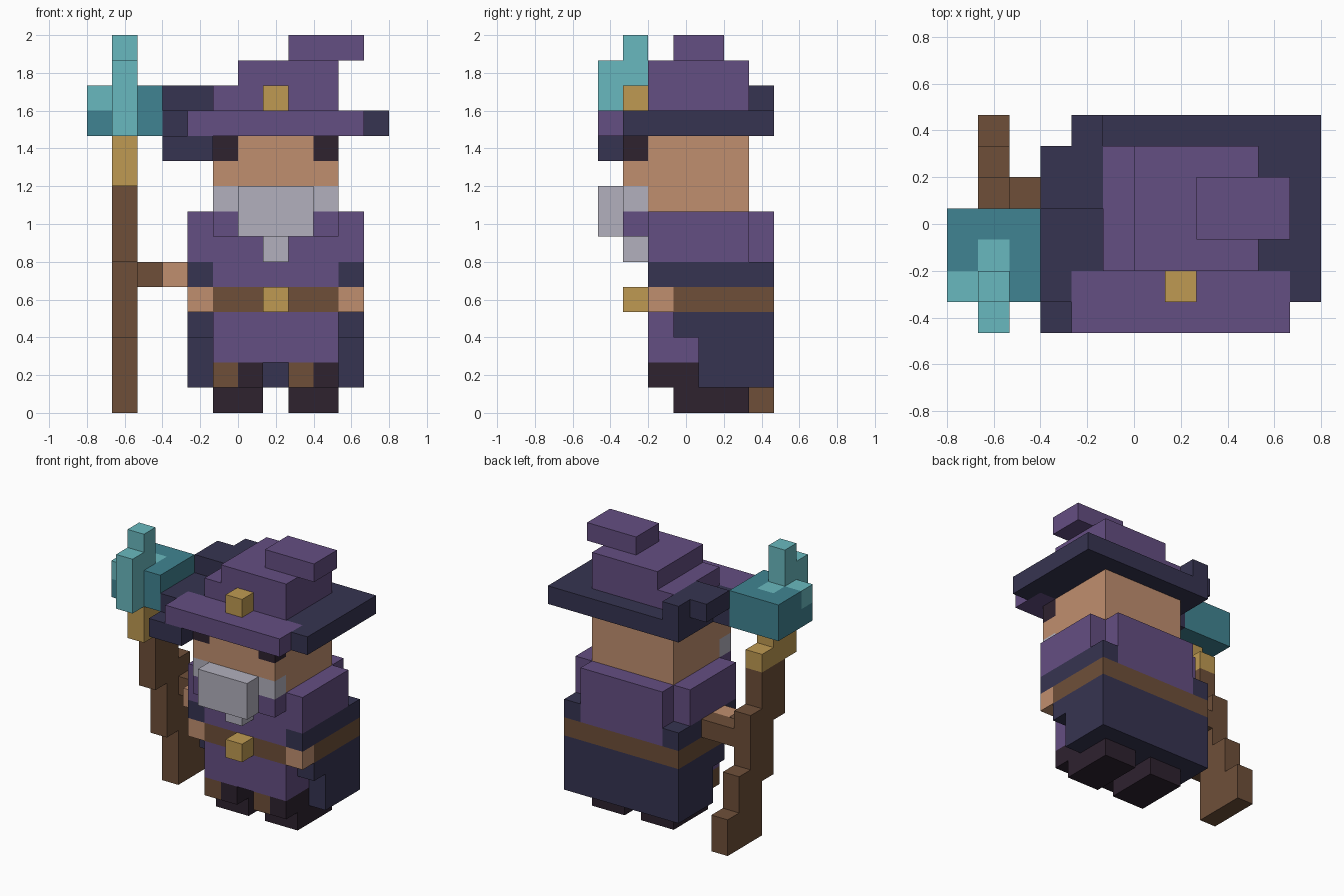
import bpy
import bmesh

if "Cube" in bpy.data.objects:
    bpy.data.objects.remove(bpy.data.objects["Cube"], do_unlink=True)

U = 2 / 15                   # size of one block
MID_X, MID_Y = 6, 3.5        # grid centre


def linear(c):
    c /= 255
    return c / 12.92 if c <= 0.04045 else ((c + 0.055) / 1.055) ** 2.4


def material(name, r, g, b):
    mat = bpy.data.materials.new(name)
    mat.use_nodes = True
    col = (linear(r), linear(g), linear(b), 1)
    mat.diffuse_color = col
    bsdf = next(n for n in mat.node_tree.nodes if n.type == 'BSDF_PRINCIPLED')
    bsdf.inputs["Base Color"].default_value = col
    bsdf.inputs["Roughness"].default_value = 0.9
    return mat


PURPLE = material("purple cloth", 100, 78, 130)
NAVY = material("dark navy cloth", 54, 52, 81)
SKIN = material("skin", 192, 143, 111)
GREY = material("grey beard", 178, 176, 189)
BLACK = material("near black", 46, 34, 47)
BROWN = material("brown wood and leather", 110, 79, 57)
GOLD = material("gold", 191, 154, 82)
AQUA = material("light aqua", 105, 185, 191)
TEAL = material("deep teal", 64, 132, 146)


def part(name, mat, *boxes):
    """One object from boxes given as x0, x1, y0, y1, z0, z1 in block units."""
    bm = bmesh.new()
    for x0, x1, y0, y1, z0, z1 in boxes:
        cube = bmesh.ops.create_cube(bm, size=1)["verts"]
        for v in cube:
            v.co = (((x1 if v.co.x > 0 else x0) - MID_X) * U,
                    ((y1 if v.co.y > 0 else y0) - MID_Y) * U,
                    (z1 if v.co.z > 0 else z0) * U)
    mesh = bpy.data.meshes.new(name)
    bm.to_mesh(mesh)
    bm.free()
    mesh.materials.append(mat)
    obj = bpy.data.objects.new(name, mesh)
    bpy.context.collection.objects.link(obj)


# Boots, repeated for each leg
for side, x in (("right", 5), ("left", 8)):
    part(side + "_boot", BLACK, (x, x + 2, 3, 6, 0, 1),
         (x + 1, x + 2, 2, 3, 1, 2), (x, x + 2, 3, 4, 1, 2))
    part(side + "_boot_strap", BROWN, (x, x + 1, 2, 3, 1, 2))

# Robe skirt and front panel
part("robe_skirt", NAVY, (4, 11, 4, 7, 1, 4), (4, 5, 3, 4, 3, 4), (10, 11, 3, 4, 3, 4))
part("robe_panel", PURPLE, (5, 10, 2, 4, 2, 4))

# Belt and buckle
part("belt", BROWN, (4, 11, 3, 7, 4, 5), (5, 10, 2, 3, 4, 5))
part("belt_buckle", GOLD, (7, 8, 1, 2, 4, 5))

# Torso, collar, shoulders, cuffs and hands
part("torso", PURPLE, (5, 10, 2, 7, 5, 8))
part("collar", PURPLE, (5, 10, 1, 2, 7, 8))
for side, x in (("right", 4), ("left", 10)):
    part(side + "_shoulder", PURPLE, (x, x + 1, 2, 6, 6, 8))
    part(side + "_cuff", NAVY, (x, x + 1, 2, 7, 5, 6))
    part(side + "_hand", SKIN, (x, x + 1, 2, 3, 4, 5))
part("staff_hand", SKIN, (3, 4, 3, 4, 5, 6))

# Head, eyes and beard
part("head", SKIN, (5, 10, 2, 6, 8, 11), (5, 10, 1, 2, 9, 10), (6, 9, 1, 2, 10, 11))
for side, x in (("right", 5), ("left", 9)):
    part(side + "_eye", BLACK, (x, x + 1, 1, 2, 10, 11))
part("beard", GREY, (5, 10, 1, 2, 8, 9), (6, 9, 0, 1, 7, 9), (7, 8, 1, 2, 6, 7))

# Hat: brim, curled brim edge, crown and bent tip
part("hat_brim", NAVY, (4, 12, 2, 7, 11, 12), (11, 12, 1, 2, 11, 12),
     (3, 4, 1, 4, 11, 12))
part("hat_brim_droop", NAVY, (3, 5, 0, 1, 10, 11))
part("hat_brim_curl", NAVY, (3, 5, 4, 6, 12, 13), (4, 5, 6, 7, 12, 13))
part("hat_brim_front", PURPLE, (4, 11, 0, 2, 11, 12))
part("hat_crown", PURPLE, (5, 10, 2, 6, 12, 13), (6, 10, 2, 6, 13, 14))
part("hat_tip", PURPLE, (8, 11, 3, 5, 14, 15))
part("hat_buckle", GOLD, (7, 8, 1, 2, 12, 13))

# Leaning staff: y range and z range of each step
steps = [(4, 7, 0, 2), (4, 6, 2, 3), (3, 6, 3, 4), (3, 5, 4, 6), (2, 5, 6, 7), (2, 4, 7, 9)]
part("staff", BROWN, *[(1, 2, *s) for s in steps])
part("staff_branch", BROWN, (2, 4, 4, 5, 5, 6))
part("staff_collar", GOLD, (1, 2, 1, 4, 9, 10), (1, 2, 1, 3, 10, 11))

# Crystal: deep block with light shards
part("crystal_block", TEAL, (0, 3, 1, 4, 11, 12), (2, 3, 1, 4, 12, 13),
     (0, 1, 2, 4, 12, 13), (1, 2, 3, 4, 12, 13))
part("crystal_shards", AQUA, (0, 1, 1, 2, 12, 13), (1, 2, 2, 3, 12, 13),
     (1, 2, 0, 1, 11, 14), (1, 2, 1, 2, 12, 15))
